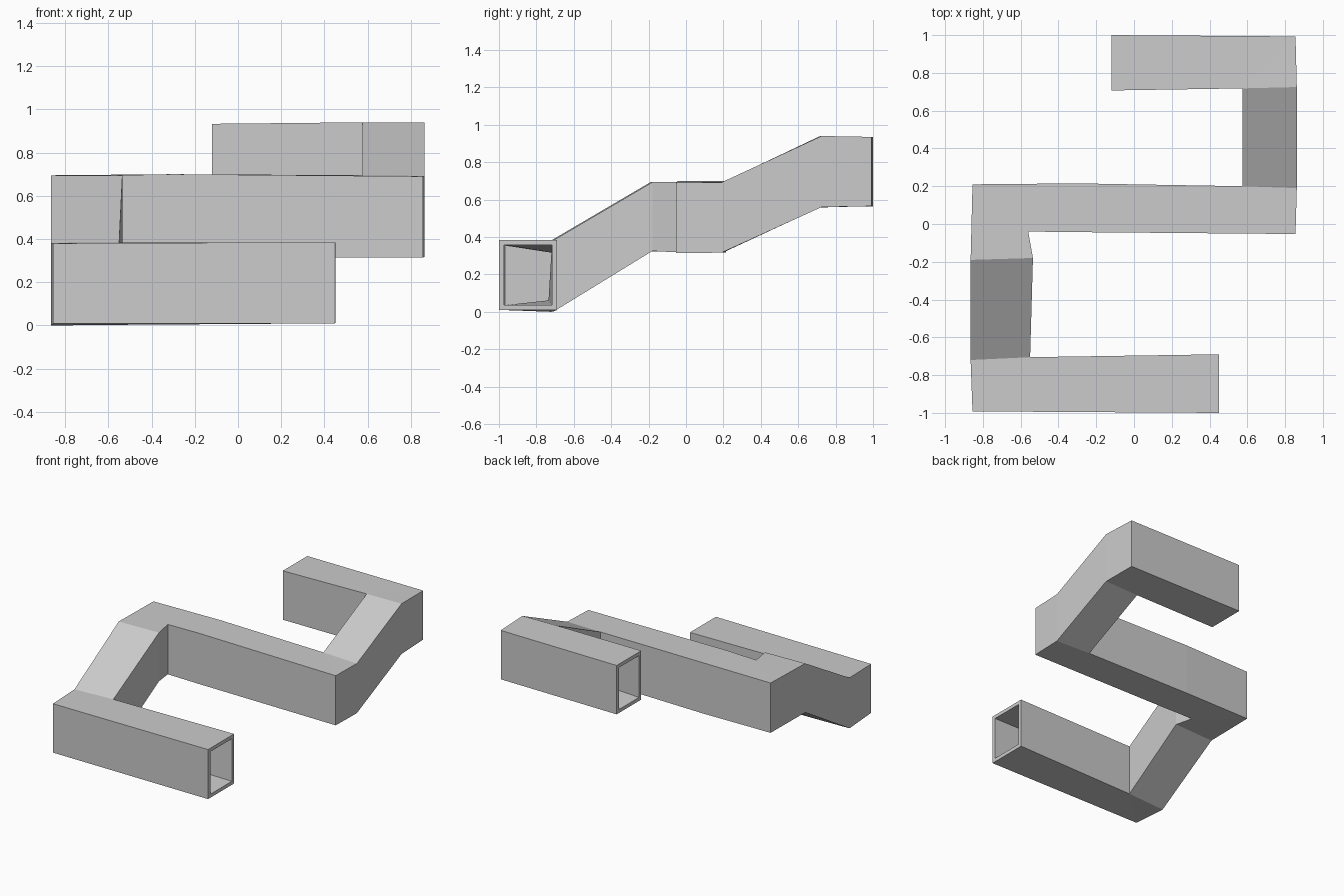
import bpy, bmesh

if "Cube" in bpy.data.objects:
    bpy.data.objects.remove(bpy.data.objects["Cube"])

# Duct stations along the path: (left x, y, bottom, top), (right x, y, bottom, top).
# Inner bend corners are shared by two neighbouring stations.
bend_1 = (-0.55, -0.705, 0.003, 0.385)
bend_3 = (0.575, 0.20, 0.318, 0.695)
bend_4 = (0.575, 0.718, 0.558, 0.94)
stations = [
    ((0.45, -1.0, 0.01, 0.385), (0.45, -0.69, 0.01, 0.385)),
    ((-0.855, -0.992, 0.01, 0.38), bend_1),
    ((-0.865, -0.72, 0.0, 0.382), bend_1),
    ((-0.865, -0.19, 0.322, 0.693), (-0.535, -0.18, 0.325, 0.693)),
    ((-0.855, 0.21, 0.318, 0.695), (-0.56, -0.04, 0.318, 0.695)),
    ((-0.3, 0.215, 0.316, 0.70), (-0.3, -0.043, 0.316, 0.70)),
    (bend_3, (0.855, -0.053, 0.315, 0.69)),
    (bend_3, (0.862, 0.19, 0.316, 0.692)),
    (bend_4, (0.862, 0.725, 0.56, 0.94)),
    (bend_4, (0.855, 0.993, 0.565, 0.935)),
    ((-0.12, 0.707, 0.563, 0.933), (-0.12, 1.0, 0.563, 0.933)),
]

bm = bmesh.new()
shared = {}


def vert(x, y, z):
    key = (x, y, z)
    if key not in shared:
        shared[key] = bm.verts.new(key)
    return shared[key]


rings = []
for (lx, ly, l0, l1), (rx, ry, r0, r1) in stations:
    rings.append([vert(lx, ly, l0), vert(lx, ly, l1), vert(rx, ry, r1), vert(rx, ry, r0)])

# Skin the four walls between stations, both ends left open
for a, b in zip(rings, rings[1:]):
    for j in range(4):
        k = (j + 1) % 4
        corners = list(dict.fromkeys((a[j], a[k], b[k], b[j])))
        if len(corners) > 2:
            bm.faces.new(corners)

mesh = bpy.data.meshes.new("zigzag_duct")
bm.to_mesh(mesh)
bm.free()
duct = bpy.data.objects.new("zigzag_duct", mesh)
bpy.context.collection.objects.link(duct)

# Wall thickness, growing inwards
wall = duct.modifiers.new("wall", 'SOLIDIFY')
wall.thickness = 0.027
wall.offset = -1
wall.use_even_offset = True
